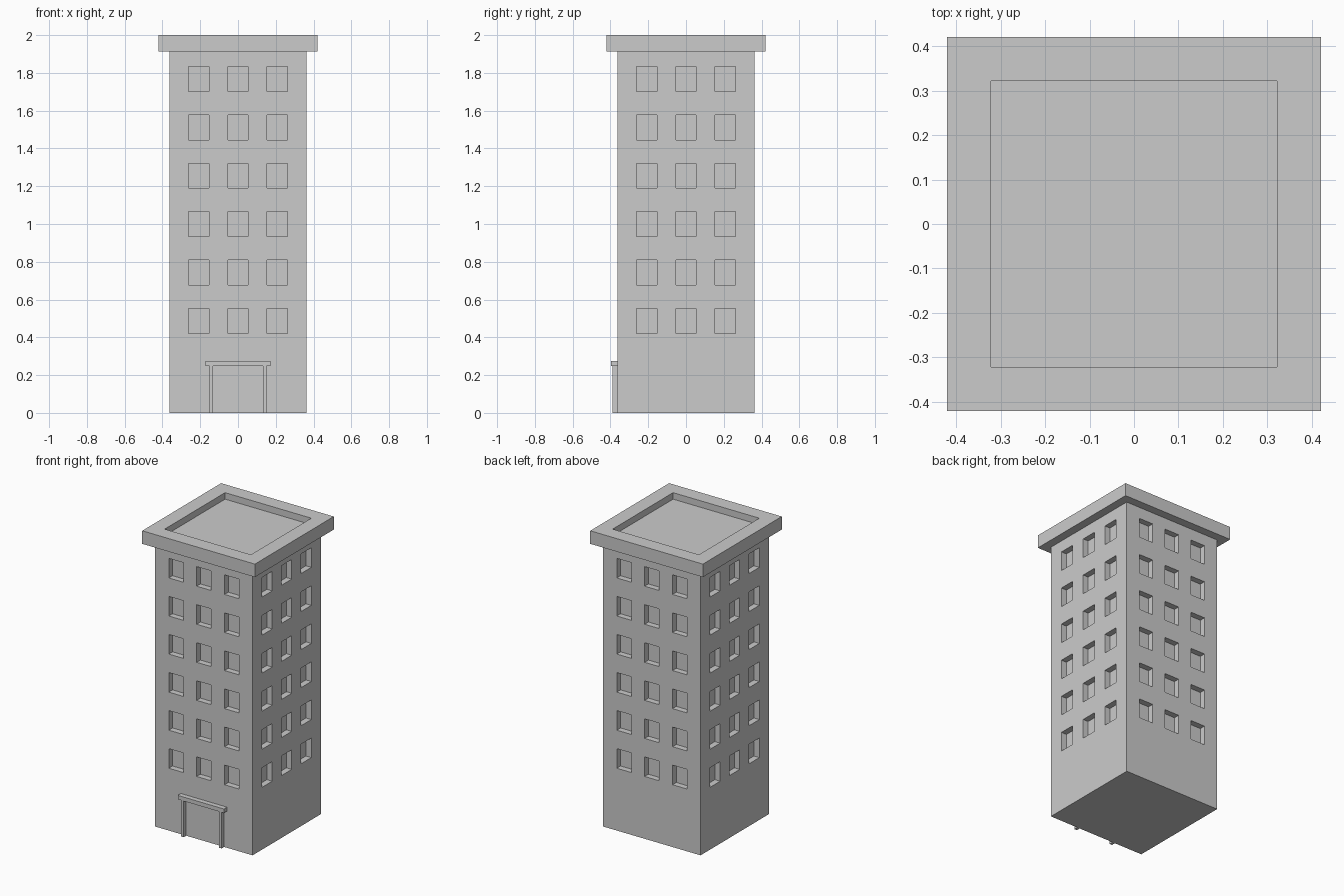
import bpy, bmesh
from mathutils import Matrix, Vector
from math import pi

if "Cube" in bpy.data.objects:
    bpy.data.objects.remove(bpy.data.objects["Cube"])


def add_box(bm, lo, hi, rot=None):
    """Add an axis-aligned box from corner lo to corner hi, optionally rotated."""
    lo, hi = Vector(lo), Vector(hi)
    m = Matrix.Translation((lo + hi) / 2) @ Matrix.Diagonal((*(hi - lo), 1))
    bmesh.ops.create_cube(bm, size=1, matrix=(rot @ m) if rot else m)


def make_object(name, bm):
    mesh = bpy.data.meshes.new(name)
    bm.to_mesh(mesh)
    bm.free()
    obj = bpy.data.objects.new(name, mesh)
    bpy.context.collection.objects.link(obj)
    return obj


def box_object(name, lo, hi):
    bm = bmesh.new()
    add_box(bm, lo, hi)
    return make_object(name, bm)


HALF = 0.363        # half width of the tower
CORNICE_Z = 1.912   # underside of the roof slab
DEPTH = 0.04        # window recess

# Tower body
tower = box_object("tower_body", (-HALF, -HALF, 0), (HALF, HALF, CORNICE_Z))

# Window recesses: 3 columns x 6 floors on all four sides
bm = bmesh.new()
for side in range(4):
    rot = Matrix.Rotation(side * pi / 2, 4, 'Z')
    for col in (-1, 0, 1):
        for floor in range(6):
            x, z = col * 0.208, 0.486 + floor * 0.2565
            add_box(bm, (x - 0.054, -HALF - 0.05, z - 0.066),
                    (x + 0.054, -HALF + DEPTH, z + 0.066), rot)
cutter = make_object("window_cutter", bm)
cutter.hide_render = True
cutter.display_type = 'WIRE'
mod = tower.modifiers.new("windows", 'BOOLEAN')
mod.operation = 'DIFFERENCE'
mod.solver = 'EXACT'
mod.object = cutter

# Overhanging roof slab with a sunken top
bm = bmesh.new()
add_box(bm, (-0.42, -0.42, CORNICE_Z), (0.42, 0.42, 2.0))
bm.normal_update()
top = max(bm.faces, key=lambda f: f.calc_center_median().z)
bmesh.ops.inset_region(bm, faces=[top], thickness=0.139)
floor_face = bmesh.ops.extrude_discrete_faces(bm, faces=[top])["faces"][0]
bmesh.ops.translate(bm, verts=floor_face.verts, vec=(0, 0, -0.044))
make_object("roof_slab", bm)

# Entrance: two posts and a lintel on the front
for name, s in (("left", -1), ("right", 1)):
    xs = sorted((s * 0.132, s * 0.151))
    box_object(f"entrance_post_{name}", (xs[0], -0.39, 0), (xs[1], -HALF + 0.005, 0.25))
box_object("entrance_lintel", (-0.172, -0.396, 0.247), (0.172, -HALF + 0.005, 0.274))
